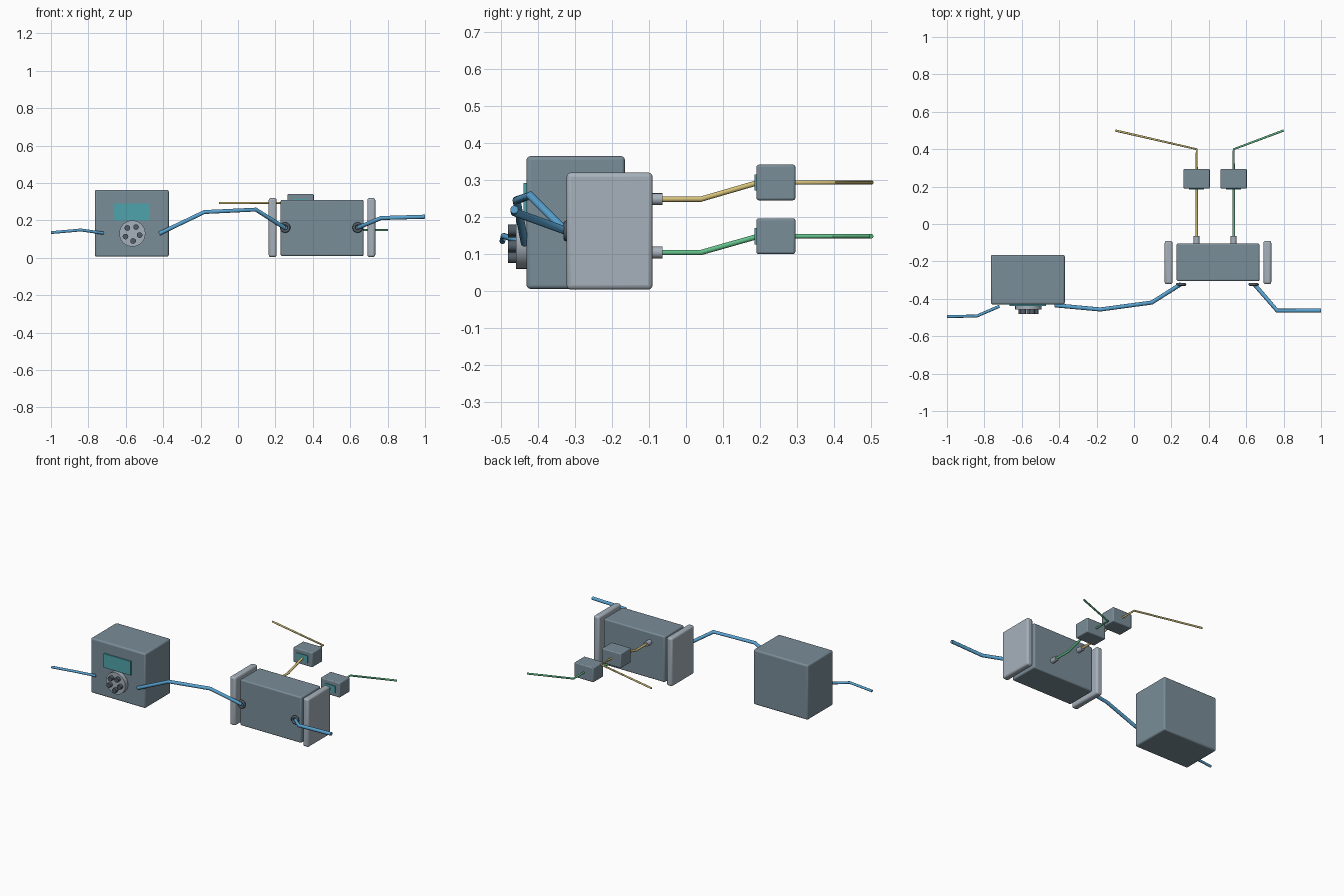
import bpy, math

if "Cube" in bpy.data.objects:
    bpy.data.objects.remove(bpy.data.objects["Cube"])


def material(name, rgb):
    """Flat colour from 0-255 display values."""
    m = bpy.data.materials.new(name)
    lin = [((c / 255 + 0.055) / 1.055) ** 2.4 for c in rgb]
    m.diffuse_color = (*lin, 1)
    m.use_nodes = True
    m.node_tree.nodes["Principled BSDF"].inputs["Base Color"].default_value = m.diffuse_color
    return m


SLATE = material("slate", (122, 141, 152))
PALE = material("pale_grey", (166, 177, 187))
DARK = material("dark_slate", (82, 94, 104))
TEAL = material("teal", (80, 164, 172))
BLUE = material("blue", (90, 164, 210))
YELLOW = material("yellow", (212, 192, 120))
GREEN = material("green", (100, 192, 138))


def finish(ob, name, mat):
    ob.name = name
    ob.data.materials.append(mat)
    return ob


def box(name, x, y, z, mat, bevel=0.0):
    """Box from (min, max) ranges, with rounded edges."""
    bpy.ops.mesh.primitive_cube_add(size=1, location=[(a + b) / 2 for a, b in (x, y, z)])
    ob = finish(bpy.context.object, name, mat)
    ob.scale = [b - a for a, b in (x, y, z)]
    bpy.ops.object.transform_apply(location=False, rotation=False, scale=True)
    if bevel:
        mod = ob.modifiers.new("bevel", 'BEVEL')
        mod.width, mod.segments = bevel, 3
        bpy.ops.object.shade_smooth_by_angle(angle=math.radians(35))
    return ob


def disc(name, x, z, y, r, mat, sides=24):
    """Cylinder lying along y."""
    bpy.ops.mesh.primitive_cylinder_add(
        vertices=sides, radius=r, depth=y[1] - y[0],
        location=(x, (y[0] + y[1]) / 2, z), rotation=(math.pi / 2, 0, 0))
    ob = finish(bpy.context.object, name, mat)
    bpy.ops.object.shade_smooth_by_angle(angle=math.radians(35))
    return ob


def tube(name, points, r, mat):
    """Round tube along straight segments."""
    cu = bpy.data.curves.new(name, 'CURVE')
    cu.dimensions = '3D'
    cu.bevel_depth, cu.bevel_resolution, cu.use_fill_caps = r, 3, True
    sp = cu.splines.new('POLY')
    sp.points.add(len(points) - 1)
    for p, co in zip(sp.points, points):
        p.co = (*co, 1)
    ob = bpy.data.objects.new(name, cu)
    bpy.context.collection.objects.link(ob)
    bpy.ops.object.select_all(action='DESELECT')
    ob.select_set(True)
    bpy.context.view_layer.objects.active = ob
    bpy.ops.object.convert(target='MESH')
    ob = finish(bpy.context.object, name, mat)
    bpy.ops.object.shade_smooth_by_angle(angle=math.radians(50))


# Pump housing with display and roller head
box("pump_housing", (-0.765, -0.37), (-0.43, -0.165), (0.006, 0.364), SLATE, 0.01)
box("pump_display", (-0.665, -0.47), (-0.438, -0.429), (0.2, 0.291), TEAL)
PX, PZ = -0.565, 0.13
disc("roller_head", PX, PZ, (-0.458, -0.425), 0.07, PALE, 32)
for i in range(5):
    a = math.radians(72 * i + 60)
    disc(f"roller_{i + 1}", PX + 0.04 * math.cos(a), PZ + 0.04 * math.sin(a),
         (-0.48, -0.44), 0.015, DARK, 16)

# Cell body between two end plates
box("cell_body", (0.228, 0.671), (-0.305, -0.105), (0.01, 0.31), SLATE, 0.008)
for name, x in (("left_end_plate", (0.164, 0.206)), ("right_end_plate", (0.692, 0.734))):
    box(name, x, (-0.322, -0.09), (0.004, 0.32), PALE, 0.012)

# Front port rings
for name, x in (("inlet_ring", 0.252), ("outlet_ring", 0.64)):
    bpy.ops.mesh.primitive_torus_add(
        major_radius=0.02, minor_radius=0.008, major_segments=24, minor_segments=8,
        location=(x, -0.323, 0.162), rotation=(math.pi / 2, 0, 0))
    finish(bpy.context.object, name, DARK)
    bpy.ops.object.shade_smooth_by_angle(angle=math.radians(60))

# Blue feed tubing
tube("supply_tube", [(-1, -0.495, 0.135), (-0.84, -0.492, 0.149), (-0.72, -0.44, 0.132)], 0.008, BLUE)
tube("feed_tube", [(-0.42, -0.435, 0.13), (-0.18, -0.457, 0.245),
                   (0.095, -0.42, 0.258), (0.25, -0.322, 0.16)], 0.011, BLUE)
tube("outlet_tube", [(0.643, -0.322, 0.162), (0.765, -0.463, 0.213), (1, -0.463, 0.22)], 0.011, BLUE)

# Two rear sensor lines: port, lead, sensor block, outgoing wire
for label, x, z0, z1, end_x, mat in (("upper", 0.335, 0.248, 0.293, -0.1, YELLOW),
                                     ("lower", 0.533, 0.104, 0.148, 0.8, GREEN)):
    disc(f"{label}_rear_port", x, z0, (-0.108, -0.063), 0.016, PALE, 16)
    tube(f"{label}_lead", [(x, -0.075, z0), (x, 0.04, z0), (x, 0.195, z1)], 0.0075, mat)
    box(f"{label}_sensor", (x - 0.07, x + 0.07), (0.19, 0.295), (z1 - 0.048, z1 + 0.048), SLATE, 0.006)
    box(f"{label}_sensor_display", (x - 0.04, x + 0.04), (0.185, 0.192),
        (z1 - 0.022, z1 + 0.022), TEAL)
    tube(f"{label}_wire", [(x, 0.29, z1), (x, 0.4, z1), (end_x, 0.5, z1)], 0.006, mat)
